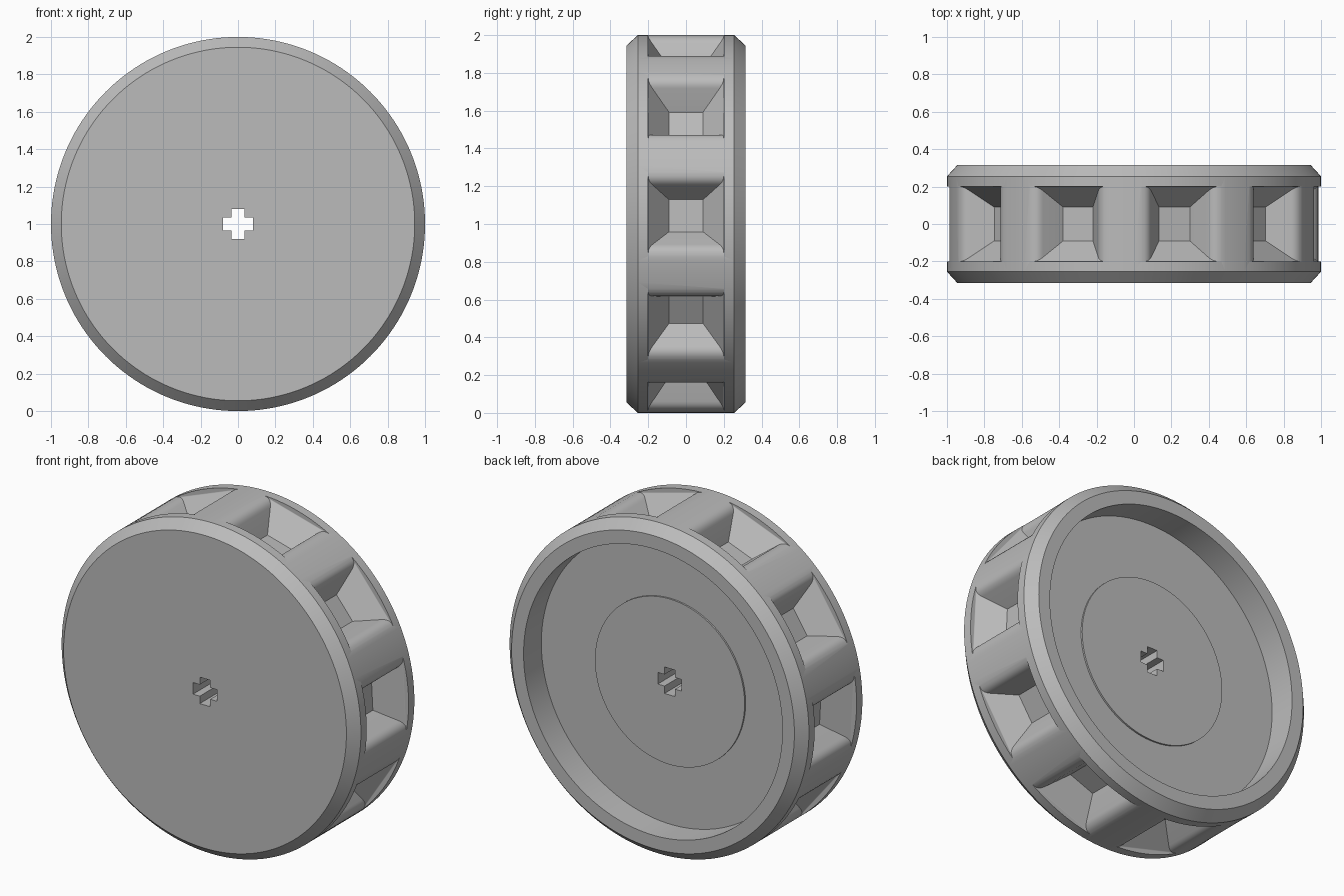
import bpy, bmesh, math
from mathutils import Vector

cube = bpy.data.objects.get("Cube")
if cube:
    bpy.data.objects.remove(cube, do_unlink=True)

SEGMENTS = 160
POCKETS = 10
FIRST_ANGLE = math.radians(3)
CENTRE = Vector((0, 0, 1))

grey = bpy.data.materials.new("grey")
grey.use_nodes = True
grey.diffuse_color = (0.5, 0.5, 0.5, 1)
grey.node_tree.nodes["Principled BSDF"].inputs["Base Color"].default_value = (0.5, 0.5, 0.5, 1)


def loft(bm, rings):
    """Skin a stack of equal-length point loops and cap both ends."""
    loops = [[bm.verts.new(p) for p in ring] for ring in rings]
    n = len(loops[0])
    faces = [bm.faces.new(loops[0]), bm.faces.new(loops[-1])]
    for low, high in zip(loops, loops[1:]):
        for i in range(n):
            j = (i + 1) % n
            faces.append(bm.faces.new((low[i], low[j], high[j], high[i])))
    bmesh.ops.recalc_face_normals(bm, faces=faces)


def make_object(name, bm):
    mesh = bpy.data.meshes.new(name)
    bm.to_mesh(mesh)
    bm.free()
    obj = bpy.data.objects.new(name, mesh)
    bpy.context.collection.objects.link(obj)
    return obj


def circle(radius, y):
    turn = math.tau / SEGMENTS
    return [CENTRE + Vector((radius * math.cos(i * turn), y, radius * math.sin(i * turn)))
            for i in range(SEGMENTS)]


# Wheel body: chamfered disc, recessed back with a slightly raised hub
profile = [(0.945, -0.315), (1, -0.255), (1, 0.255), (0.945, 0.315),
           (0.865, 0.315), (0.865, 0.145), (0.5, 0.145), (0.5, 0.155)]
bm = bmesh.new()
loft(bm, [circle(r, y) for r, y in profile])
wheel = make_object("wheel", bm)
wheel.data.materials.append(grey)

# Pocket section as (half width, radius): sloped wall, then a rounded lip
FLOOR, LIP = 0.835, 0.9735
start, bend, end = Vector((0.158, 0.945)), Vector((0.182, 0.981)), Vector((0.2255, LIP))
section = [Vector((0.085, FLOOR))]
STEPS = 8
for k in range(STEPS + 1):
    t = k / STEPS
    p = start * (1 - t) ** 2 + bend * 2 * t * (1 - t) + end * t * t
    p.y = max(p.y, section[-1].y + 0.0002)
    section.append(p)
section.append(Vector((section[-1].x, 1.06)))

bm = bmesh.new()
for k in range(POCKETS):
    a = FIRST_ANGLE + k * math.tau / POCKETS
    out = Vector((math.cos(a), 0, math.sin(a)))
    side = Vector((-math.sin(a), 0, math.cos(a)))
    rings = []
    for w, r in section:
        depth = min(0.2, 0.09 + 0.11 * (r - FLOOR) / (LIP - FLOOR))
        rings.append([CENTRE + out * r + side * (w * i) + Vector((0, depth * j, 0))
                      for i, j in ((-1, -1), (1, -1), (1, 1), (-1, 1))])
    loft(bm, rings)

# Cross-shaped axle hole
ARM, HALF = 0.08, 0.035
quarter = [(ARM, -HALF), (ARM, HALF), (HALF, HALF)]
cross = []
for _ in range(4):
    cross += quarter
    quarter = [(-z, x) for x, z in quarter]
loft(bm, [[CENTRE + Vector((x, y, z)) for x, z in cross] for y in (-0.4, 0.4)])
cutter = make_object("pocket_cutter", bm)
cutter.hide_render = True

# Cut the pockets and hole, then keep the result
cut = wheel.modifiers.new("pockets", "BOOLEAN")
cut.operation = "DIFFERENCE"
cut.solver = "EXACT"
cut.object = cutter
bpy.ops.object.select_all(action="DESELECT")
bpy.context.view_layer.objects.active = wheel
wheel.select_set(True)
bpy.ops.object.modifier_apply(modifier=cut.name)
bpy.data.objects.remove(cutter, do_unlink=True)
bpy.ops.object.shade_smooth_by_angle(angle=math.radians(28))
